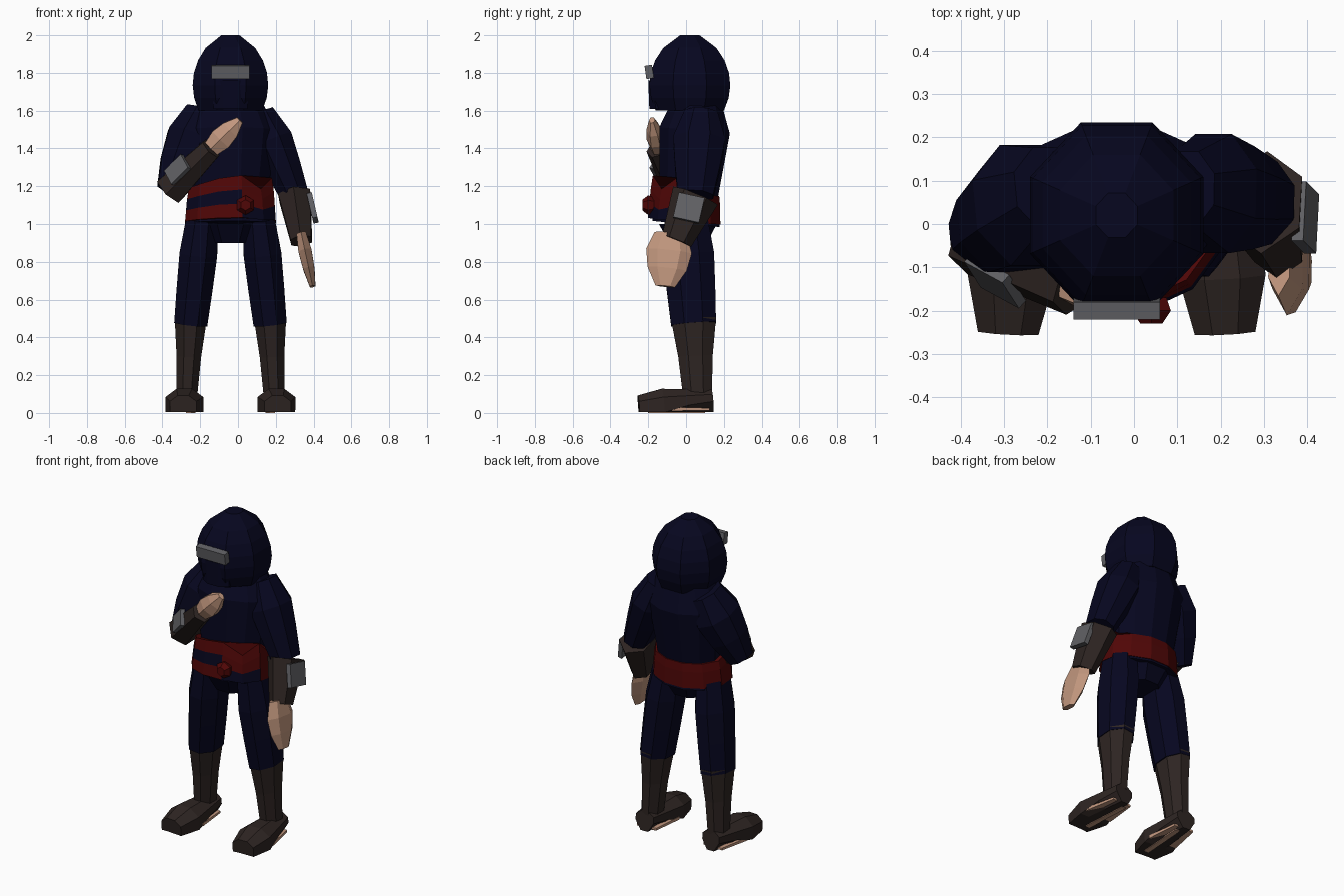
import bpy, bmesh
from math import cos, sin, pi
from mathutils import Vector

if "Cube" in bpy.data.objects:
    bpy.data.objects.remove(bpy.data.objects["Cube"])


def make_material(name, red, green, blue):
    material = bpy.data.materials.new(name)
    material.use_nodes = True
    material.diffuse_color = (red, green, blue, 1)
    shader = material.node_tree.nodes["Principled BSDF"]
    shader.inputs["Base Color"].default_value = material.diffuse_color
    return material


NAVY = make_material("navy cloth", .002, .002, .014)
RED = make_material("red sash", .08, .002, .002)
BROWN = make_material("brown leather", .027, .018, .016)
GREY = make_material("grey metal", .12, .12, .13)
SKIN = make_material("skin", .54, .31, .21)

UP = Vector((0, 0, 1))
BACK = Vector((0, 1, 0))


def loft(name, material, start, end, sizes, flat=1, sides=8, depth_axis=BACK):
    """Skin evenly spaced polygon rings of the given half widths from start to end."""
    start, end = Vector(start), Vector(end)
    along = (end - start).normalized()
    depth = (depth_axis - along * depth_axis.dot(along)).normalized()
    across = depth.cross(along)
    grow = 1 / cos(pi / sides)
    bm = bmesh.new()
    rings = []
    for step, size in enumerate(sizes):
        centre = start.lerp(end, step / (len(sizes) - 1))
        ring = []
        for corner in range(sides):
            angle = (2 * corner + 1) * pi / sides
            offset = across * cos(angle) + depth * flat * sin(angle)
            ring.append(bm.verts.new(centre + offset * size * grow))
        rings.append(ring)
    for lower, upper in zip(rings, rings[1:]):
        for corner in range(sides):
            previous = corner - 1
            bm.faces.new((lower[previous], lower[corner], upper[corner], upper[previous]))
    bm.faces.new(rings[0])
    bm.faces.new(rings[-1])
    bmesh.ops.recalc_face_normals(bm, faces=bm.faces)
    mesh = bpy.data.meshes.new(name)
    bm.to_mesh(mesh)
    bm.free()
    mesh.materials.append(material)
    part = bpy.data.objects.new(name, mesh)
    bpy.context.collection.objects.link(part)
    return part


MIDDLE = -.04


def centred(y, z):
    return Vector((MIDDLE, y, z))


# Hood with a faceted crown, face mask and forehead plate
hood_sizes = [.2 * sin(pi * (.25 + step / 8.2)) ** .5 for step in range(7)]
loft("hood", NAVY, centred(.02, 1.6), centred(.02, 2), hood_sizes, 1.07)
loft("face_mask", NAVY, centred(-.14, 1.61), centred(-.14, 1.76), [.09, .1], .6)
loft("forehead_plate", GREY, centred(-.19, 1.77), centred(-.2, 1.84), [.1, .1], .2, 4)

# Jacket body
loft("torso", NAVY, centred(0, 1), centred(.06, 1.66), [.23, .2, .22, .24, .16], .78, 12)
loft("pelvis", NAVY, centred(.01, .9), centred(.01, 1), [.11, .17], .9)

# Sash: ragged peaks at the front, dark cloth showing between its folds
sash = loft("sash", RED, centred(-.01, 1.01), centred(0, 1.16), [.24, .235, .23, .22], .8, 12)
sash.data.materials.append(NAVY)
for vertex in sash.data.vertices:
    x, y, z = vertex.co
    if y < 0:
        stretch = .5 + 1.5 * min(x - MIDDLE, 0)
        if x > MIDDLE and vertex.index % 2 == 0:
            stretch = .1
        vertex.co.z += (z - 1) * stretch
for face in sash.data.polygons:
    x, y, z = face.center
    fold = x < MIDDLE + .01 and 1.07 < z < 1.15
    tail = x > .05 and z < 1.07
    if y < -.05 and (fold or tail):
        face.material_index = 1
loft("sash_knot", RED, (.04, -.17, 1.1), (.04, -.23, 1.1), [.035, .045, .025], 1, 6, UP)

# Hanging left arm
wrist = Vector((.335, -.05, .91))
cuff_top = Vector((.3, .05, 1.15))
loft("left_sleeve", NAVY, (.12, .08, 1.59), cuff_top, [.07, .11, .095, .075], 1.25)
loft("left_cuff", BROWN, cuff_top, wrist, [.085, .055], 1.3, 6)
loft("left_hand", SKIN, (.335, -.08, .95), (.395, -.11, .67), [.025, .035, .03, .015], 3, 6)
loft("left_guard", GREY, (.38, .03, 1.15), (.41, 0, 1.02), [.014, .014], 5, 4)

# Right arm folded across the chest
elbow = Vector((-.36, -.03, 1.18))
fist = Vector((-.14, -.15, 1.4))
loft("right_sleeve", NAVY, (-.19, .08, 1.59), elbow, [.09, .13, .11, .07], 1.1)
loft("right_cuff", BROWN, elbow, fist, [.08, .055], 1, 6)
loft("right_hand", SKIN, fist, (.01, -.18, 1.55), [.045, .06, .05, .02], .7, 6)
guard_place = elbow.lerp(fist, .35)
outward = Vector((-.5, -.8, .4))
guard_place += outward * .075
reach = (fist - elbow) * .2
loft("right_guard", GREY, guard_place - reach, guard_place + reach, [.05, .05], .25, 4, outward)

# Mirrored legs, boots and feet
for side, sign in (("left", 1), ("right", -1)):
    def place(out, y, z):
        return Vector((MIDDLE + sign * out, y, z))

    loft(side + "_trouser", NAVY, place(.15, 0, 1.02), place(.21, .04, .47), [.085, .1, .095, .088], 1.35)
    loft(side + "_boot", BROWN, place(.21, .04, .5), place(.23, .06, .1), [.085, .065, .055], 1.4)
    foot = loft(side + "_foot", BROWN, place(.23, .14, .08), place(.25, -.25, .04),
                [.06, .08, .1, .07], .75, depth_axis=UP)
    for vertex in foot.data.vertices:
        if vertex.co.z < .04:
            vertex.co.z = .004
    # Bare sole showing above and below the sandal edge
    loft(side + "_sole_edge", SKIN, place(.23, .12, .02), place(.24, -.08, .02), [.066, .095], .1, 4, UP)
    loft(side + "_sole_strip", SKIN, place(.2, .1, .004), place(.22, -.2, .004), [.015, .015], .25, 4, UP)
